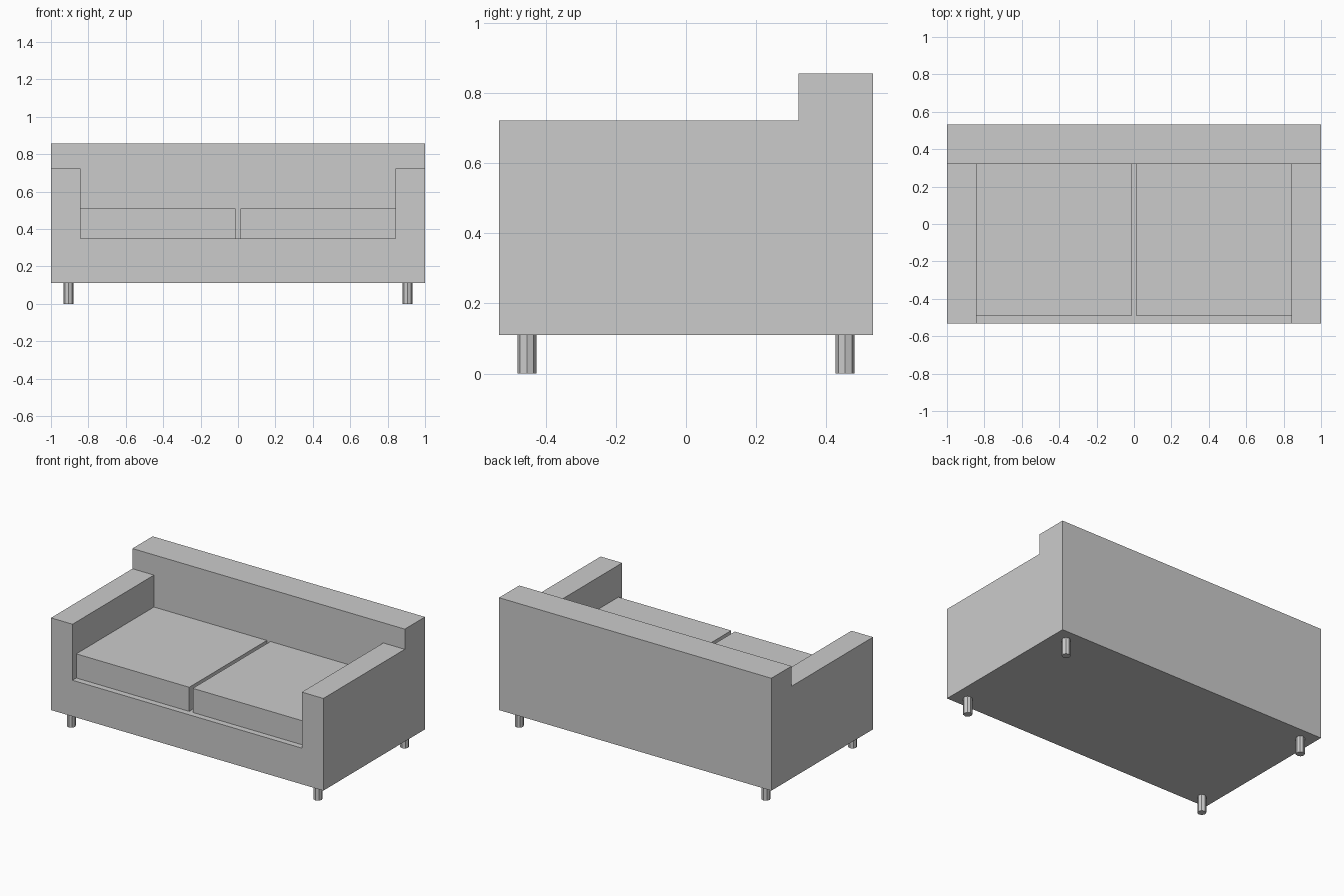
import bpy, bmesh, math

if "Cube" in bpy.data.objects:
    bpy.data.objects.remove(bpy.data.objects["Cube"])

grey = bpy.data.materials.new("plain grey")
grey.diffuse_color = (0.6, 0.6, 0.6, 1)
grey.use_nodes = True
grey.node_tree.nodes["Principled BSDF"].inputs["Base Color"].default_value = grey.diffuse_color

W, D = 1.0, 0.533                 # half width, half depth
BOTTOM, SEAT, CUSHION, ARM, TOP = 0.11, 0.35, 0.51, 0.722, 0.856
INNER, BACK = 0.842, 0.321        # inner arm face, front of backrest


def add_object(name, bm):
    bmesh.ops.recalc_face_normals(bm, faces=bm.faces[:])
    mesh = bpy.data.meshes.new(name)
    bm.to_mesh(mesh)
    bm.free()
    mesh.materials.append(grey)
    obj = bpy.data.objects.new(name, mesh)
    bpy.context.collection.objects.link(obj)
    return obj


def box(name, x0, x1, y0, y1, z0, z1):
    bm = bmesh.new()
    bmesh.ops.create_cube(bm, size=1)
    for v in bm.verts:
        v.co = (x1 if v.co.x > 0 else x0,
                y1 if v.co.y > 0 else y0,
                z1 if v.co.z > 0 else z0)
    return add_object(name, bm)


# Sofa frame: base, arms and backrest as one seamless shell
bm = bmesh.new()


def row(points, y):
    return [bm.verts.new((x, y, z)) for x, z in points]


rim = [(-W, ARM), (-INNER, ARM), (-INNER, SEAT),
       (INNER, SEAT), (INNER, ARM), (W, ARM)]
front, mid = row(rim, -D), row(rim, BACK)
floor_f = row([(-W, BOTTOM), (W, BOTTOM)], -D)
floor_b = row([(-W, BOTTOM), (W, BOTTOM)], D)
top_f = row([(-W, TOP), (W, TOP)], BACK)
top_b = row([(-W, TOP), (W, TOP)], D)

bm.faces.new(floor_f + front[::-1])                 # front
bm.faces.new(mid + top_f[::-1])                     # face of backrest
bm.faces.new(top_f + top_b[::-1])                   # top of backrest
bm.faces.new(top_b + floor_b[::-1])                 # rear
bm.faces.new(floor_b + floor_f[::-1])               # underside
for i in range(5):                                  # arm tops, sides, seat deck
    bm.faces.new((front[i], front[i + 1], mid[i + 1], mid[i]))
for s, r in ((0, 0), (1, 5)):                       # outer sides
    bm.faces.new((floor_f[s], front[r], mid[r], top_f[s], top_b[s], floor_b[s]))
add_object("sofa_frame", bm)

# Seat cushions with a narrow gap between them
box("left_cushion", -INNER, -0.013, -0.493, BACK, SEAT, CUSHION)
box("right_cushion", 0.013, INNER, -0.493, BACK, SEAT, CUSHION)

# Eight-sided legs
for side, sx in (("left", -1), ("right", 1)):
    for end, sy in (("front", -1), ("back", 1)):
        bm = bmesh.new()
        bmesh.ops.create_cone(bm, cap_ends=True, segments=8, radius1=0.027,
                              radius2=0.027, depth=BOTTOM)
        leg = add_object(f"{end}_{side}_leg", bm)
        leg.location = (sx * 0.906, sy * 0.454, BOTTOM / 2)
